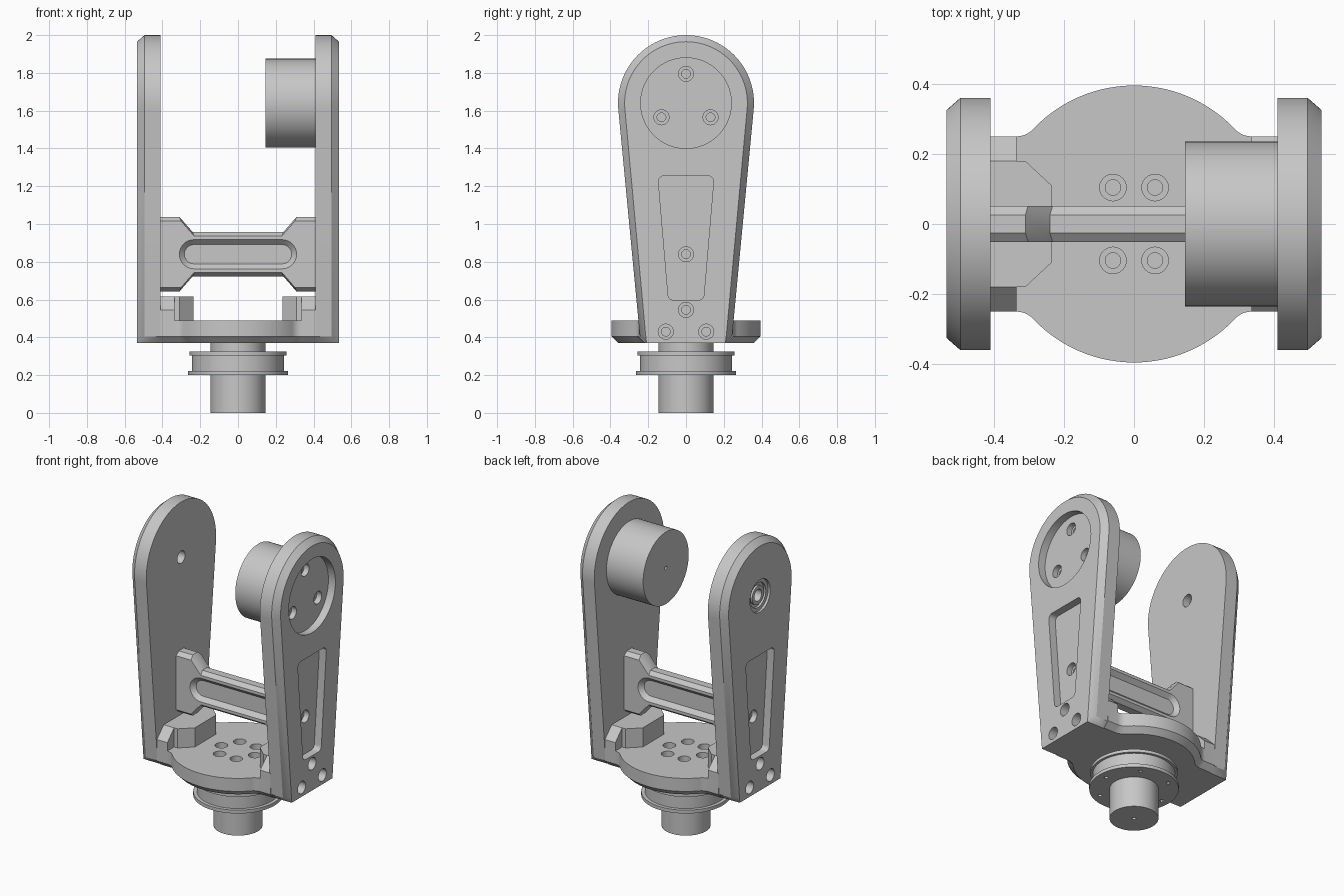
import bpy, bmesh
from math import radians, cos, sin

cube = bpy.data.objects.get("Cube")
if cube:
    bpy.data.objects.remove(cube, do_unlink=True)

grey = bpy.data.materials.new("Machined grey")
grey.use_nodes = True
colour = (0.57, 0.57, 0.57, 1)
grey.diffuse_color = colour
grey.node_tree.nodes["Principled BSDF"].inputs["Base Color"].default_value = colour
parts = []


# ---- helpers: 2D outlines stacked along an axis ----
def place(axis, u, v, h):
    return {"X": (h, u, v), "Y": (u, h, v), "Z": (u, v, h)}[axis]


def arc(r, a0, a1, n, c=(0, 0)):
    steps = [radians(a0 + (a1 - a0) * i / n) for i in range(n + 1)]
    return [(c[0] + r * cos(a), c[1] + r * sin(a)) for a in steps]


def disc(r, c=(0, 0), n=48):
    return arc(r, 0, 360, n, c)[:-1]


def mirror4(q):
    top = q + [(-x, y) for x, y in reversed(q)]
    return top + [(x, -y) for x, y in reversed(top)]


def solid(name, axis, layers):
    """Skin a stack of (outline, height) layers and cap both ends."""
    bm = bmesh.new()
    rings = [[bm.verts.new(place(axis, u, v, h)) for u, v in o] for o, h in layers]
    n = len(rings[0])
    for a, b in zip(rings, rings[1:]):
        for i in range(n):
            j = (i + 1) % n
            bm.faces.new((a[i], a[j], b[j], b[i]))
    bm.faces.new(rings[0])
    bm.faces.new(rings[-1])
    bmesh.ops.recalc_face_normals(bm, faces=bm.faces)
    mesh = bpy.data.meshes.new(name)
    bm.to_mesh(mesh)
    bm.free()
    mesh.materials.append(grey)
    ob = bpy.data.objects.new(name, mesh)
    bpy.context.collection.objects.link(ob)
    parts.append(ob)
    return ob


def lathe(name, axis, profile, c=(0, 0), n=64):
    return solid(name, axis, [(disc(r, c, n), h) for r, h in profile])


def combine(ob, tool, operation="DIFFERENCE"):
    """Apply a boolean with the tool and delete it."""
    mod = ob.modifiers.new("bool", "BOOLEAN")
    mod.operation, mod.object, mod.solver = operation, tool, "EXACT"
    graph = bpy.context.evaluated_depsgraph_get()
    mesh = bpy.data.meshes.new_from_object(ob.evaluated_get(graph))
    ob.modifiers.clear()
    ob.data = mesh
    parts.remove(tool)
    bpy.data.objects.remove(tool, do_unlink=True)


def bolt_hole(ob, axis, c, top, step, end, r=0.04):
    combine(ob, lathe("cutter", axis, [(r, top), (r, step), (r * 0.58, step), (r * 0.58, end)], c, 24))


# ---- side plates ----
PIVOT, IN, OUT = 1.64, 0.41, 0.535


def plate_outline(r, low, foot):
    head = arc(r, -5.7, 185.7, 56, (0, PIVOT))
    return [(foot, 0.37), (low, 0.405)] + head + [(-low, 0.405), (-foot, 0.37)]


def pocket_outline(r=0.03):
    pts = []
    for c, a in (((0.065, 0.627), -90), ((0.116, 1.225), 0), ((-0.116, 1.225), 90), ((-0.065, 0.627), 180)):
        pts += arc(r, a, a + 90, 6, c)
    return pts


for side, label in ((1, "left"), (-1, "right")):
    full, inset = plate_outline(0.36, 0.244, 0.21), plate_outline(0.325, 0.213, 0.209)
    plate = solid(label + "_side_plate", "X",
                  [(full, side * IN), (full, side * 0.495), (inset, side * OUT)])
    floor = side * 0.485
    combine(plate, solid("cutter", "X", [(pocket_outline(), side * 0.6), (pocket_outline(), floor)]))
    bolt_hole(plate, "X", (0, 0.84), side * 0.55, side * 0.45, side * 0.42)
    for c in ((0, 0.545), (0.107, 0.43), (-0.107, 0.43)):
        bolt_hole(plate, "X", c, side * 0.6, side * 0.47, side * 0.42)
    if side > 0:
        # motor mounting recess
        combine(plate, lathe("cutter", "X", [(0.24, 0.6), (0.24, floor)], (0, PIVOT)))
        for c in ((0, 1.795), (0.13, 1.565), (-0.13, 1.565)):
            bolt_hole(plate, "X", c, 0.55, 0.45, 0.42)
    else:
        # bearing seat
        combine(plate, lathe("cutter", "X", [(0.105, -0.6), (0.105, -0.46), (0.04, -0.46), (0.04, -0.3)],
                             (0, PIVOT), 40))

    # corner bracket inside each plate
    block = [(IN, -0.18), (0.31, -0.18), (0.235, -0.11), (0.235, 0.11), (0.31, 0.18), (IN, 0.18)]
    block = [(side * x, y) for x, y in block]
    bracket = solid(label + "_bracket", "Z", [(block, 0.49), (block, 0.615)])
    wedge = [(-0.25, 0.49), (-0.25, 0.545), (-0.18, 0.615), (0.18, 0.615), (0.25, 0.545), (0.25, 0.49)]
    combine(bracket, solid("wedge", "X", [(wedge, side * 0.335), (wedge, side * IN)]), "UNION")

# ---- bearing: two rings in the seat ----
for name, r0, r1 in (("bearing_outer_ring", 0.08, 0.104), ("bearing_inner_ring", 0.038, 0.06)):
    lathe(name, "X", [(r1, -0.461), (r1, -0.52), (r0, -0.52), (r0, -0.461)], (0, PIVOT), 40)
lathe("bearing_shield", "X", [(0.085, -0.461), (0.085, -0.505), (0.04, -0.505), (0.04, -0.461)], (0, PIVOT), 40)

# ---- motor ----
motor = lathe("motor", "X", [(0.235, 0.145), (0.235, IN)], (0, PIVOT))
combine(motor, lathe("cutter", "X", [(0.012, 0.1), (0.012, 0.2)], (0, PIVOT), 16))


# ---- base plate ----
def base_outline(d):
    fillet = arc(0.0645 + d, 270, 223.2, 8, (0.335, 0.3145))
    return mirror4([(IN, 0.25 - d)] + fillet + arc(0.395 - d, 45, 89, 18))


base = solid("base_plate", "Z", [(base_outline(0.035), 0.37), (base_outline(0), 0.405), (base_outline(0), 0.49)])
for c in disc(0.12, n=6):
    bolt_hole(base, "Z", c, 0.55, 0.44, 0.38, 0.038)

# ---- cross bar ----
outer = [(IN, 0.198), (0.31, 0.198), (0.24, 0.117)]
inner = [(IN, 0.176), (0.302, 0.176), (0.232, 0.096)]
lift = lambda pts: [(x, z + 0.84) for x, z in pts]
edge, face = lift(mirror4(outer)), lift(mirror4(inner))
bar = solid("cross_bar", "Y", [(face, -0.052), (edge, -0.025), (edge, 0.025), (face, 0.052)])


def stadium(r):
    return lift(arc(r, -90, 90, 16, (0.233, 0)) + arc(r, 90, 270, 16, (-0.233, 0)))


for s in (1, -1):
    combine(bar, solid("cutter", "Y", [(stadium(0.085), s * 0.06), (stadium(0.051), s * 0.025)]))

# ---- pulley and shaft ----
pulley = lathe("pulley", "Z", [(0.145, 0.2), (0.265, 0.2), (0.265, 0.222), (0.243, 0.222), (0.243, 0.305),
                               (0.258, 0.305), (0.258, 0.325), (0.145, 0.325), (0.145, 0.37)])
for c in disc(0.215, n=6):
    combine(pulley, lathe("cutter", "Z", [(0.012, 0.15), (0.012, 0.25)], c, 12))
shaft = lathe("shaft", "Z", [(0.145, 0), (0.145, 0.2)])
combine(shaft, lathe("cutter", "Z", [(0.012, -0.05), (0.012, 0.06)], n=16))

# ---- shading ----
bpy.ops.object.select_all(action="DESELECT")
for ob in parts:
    ob.select_set(True)
bpy.context.view_layer.objects.active = parts[0]
bpy.ops.object.shade_smooth_by_angle(angle=radians(30))
